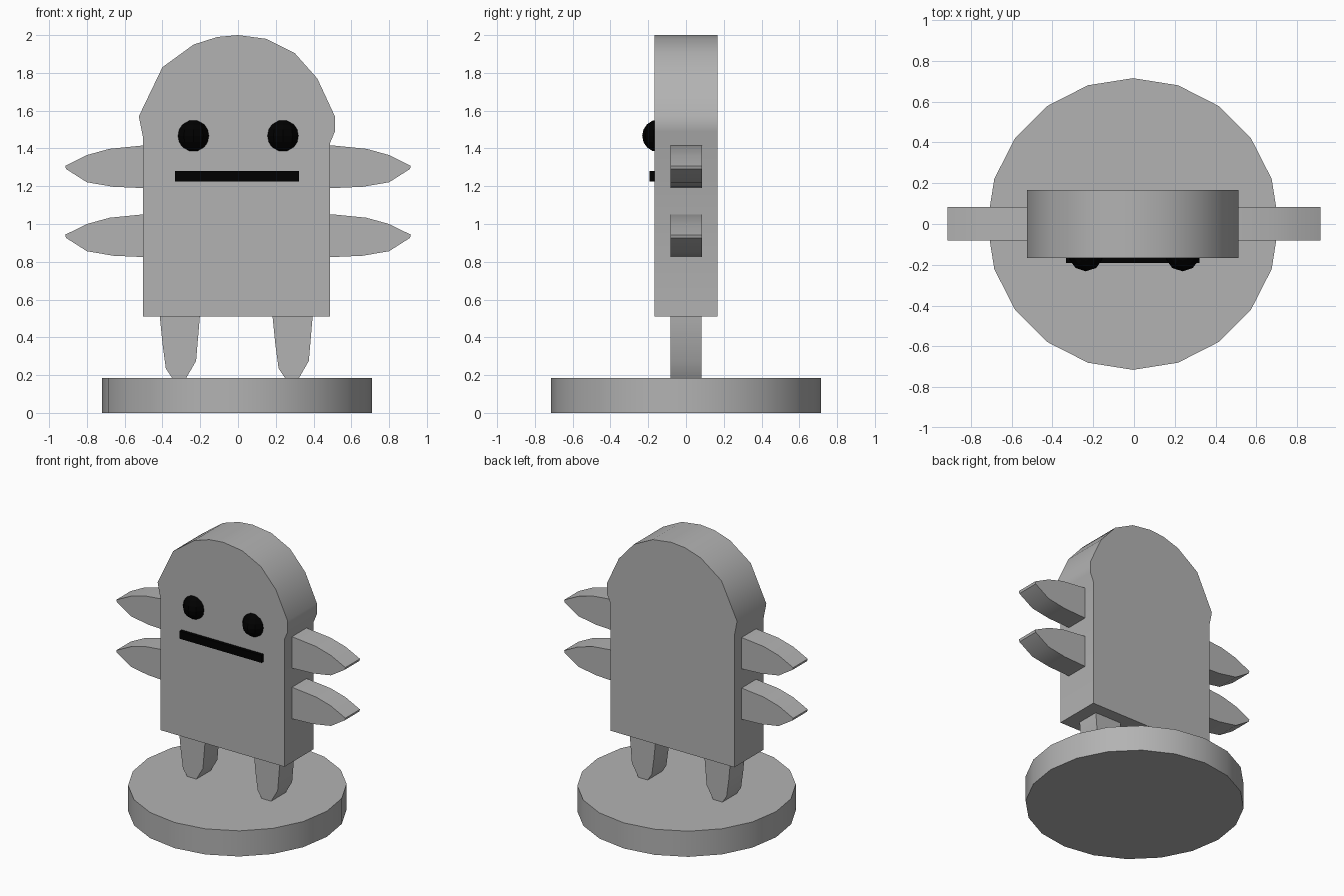
import bpy, bmesh, math

if "Cube" in bpy.data.objects:
    bpy.data.objects.remove(bpy.data.objects["Cube"])


def material(name, value):
    m = bpy.data.materials.new(name)
    m.diffuse_color = (value, value, value, 1)
    m.use_nodes = True
    m.node_tree.nodes["Principled BSDF"].inputs["Base Color"].default_value = m.diffuse_color
    return m


grey = material("grey", 0.45)
black = material("black", 0.0)


def finish(name, bm, mat=grey, smooth=40):
    bmesh.ops.recalc_face_normals(bm, faces=bm.faces)
    me = bpy.data.meshes.new(name)
    bm.to_mesh(me)
    bm.free()
    me.materials.append(mat)
    ob = bpy.data.objects.new(name, me)
    bpy.context.collection.objects.link(ob)
    # Soft curved rims, crisp corners
    bpy.ops.object.select_all(action='DESELECT')
    ob.select_set(True)
    bpy.context.view_layer.objects.active = ob
    bpy.ops.object.shade_smooth_by_angle(angle=math.radians(smooth))
    return ob


def slab(name, outline, y0, y1, mat=grey):
    """Extrude an (x, z) outline from y0 to y1."""
    bm = bmesh.new()
    face = bm.faces.new([bm.verts.new((x, y0, z)) for x, z in outline])
    out = bmesh.ops.extrude_face_region(bm, geom=[face])
    for v in out["geom"]:
        if isinstance(v, bmesh.types.BMVert):
            v.co.y = y1
    return finish(name, bm, mat)


# Round base
bm = bmesh.new()
bmesh.ops.create_cone(bm, cap_ends=True, segments=20, radius1=0.715, radius2=0.715, depth=0.185)
bmesh.ops.translate(bm, verts=bm.verts, vec=(-0.005, 0, 0.0925))
finish("base", bm)

# Body with faceted domed head that overhangs the sides slightly
slab("body", [(-0.503, 0.51), (0.488, 0.51), (0.488, 1.43), (0.513, 1.49), (0.513, 1.57),
              (0.42, 1.77), (0.30, 1.905), (0.15, 1.98), (0.0, 2.0), (-0.11, 1.99),
              (-0.235, 1.95), (-0.40, 1.83), (-0.525, 1.57), (-0.503, 1.46)], -0.167, 0.167)

# Two pointed arms on each side
arm = [(0.40, 0.115), (0.50, 0.113), (0.68, 0.095), (0.80, 0.062), (0.915, 0.005),
       (0.91, -0.012), (0.80, -0.082), (0.66, -0.106), (0.50, -0.113), (0.40, -0.115)]
for level, z in (("upper", 1.303), ("lower", 0.938)):
    for side, s in (("left", -1), ("right", 1)):
        slab(f"{level}_{side}_arm", [(s * x, z + h) for x, h in arm], -0.082, 0.084)

# Tapered legs
leg = [(-0.109, 0.56), (-0.107, 0.51), (-0.092, 0.36), (-0.075, 0.235), (-0.038, 0.18),
       (0.03, 0.18), (0.085, 0.275), (0.105, 0.51), (0.107, 0.56)]
for side, cx in (("left", -0.307), ("right", 0.29)):
    slab(f"{side}_leg", [(cx + x, z) for x, z in leg], -0.083, 0.082)

# Eyes
for side, x in (("left", -0.236), ("right", 0.238)):
    bm = bmesh.new()
    bmesh.ops.create_uvsphere(bm, u_segments=10, v_segments=8, radius=0.086)
    bmesh.ops.translate(bm, verts=bm.verts, vec=(x, -0.146, 1.467))
    finish(f"{side}_eye", bm, black, smooth=20)

# Straight mouth
slab("mouth", [(-0.333, 1.225), (0.322, 1.225), (0.322, 1.28), (-0.333, 1.28)], -0.192, -0.14, black)
